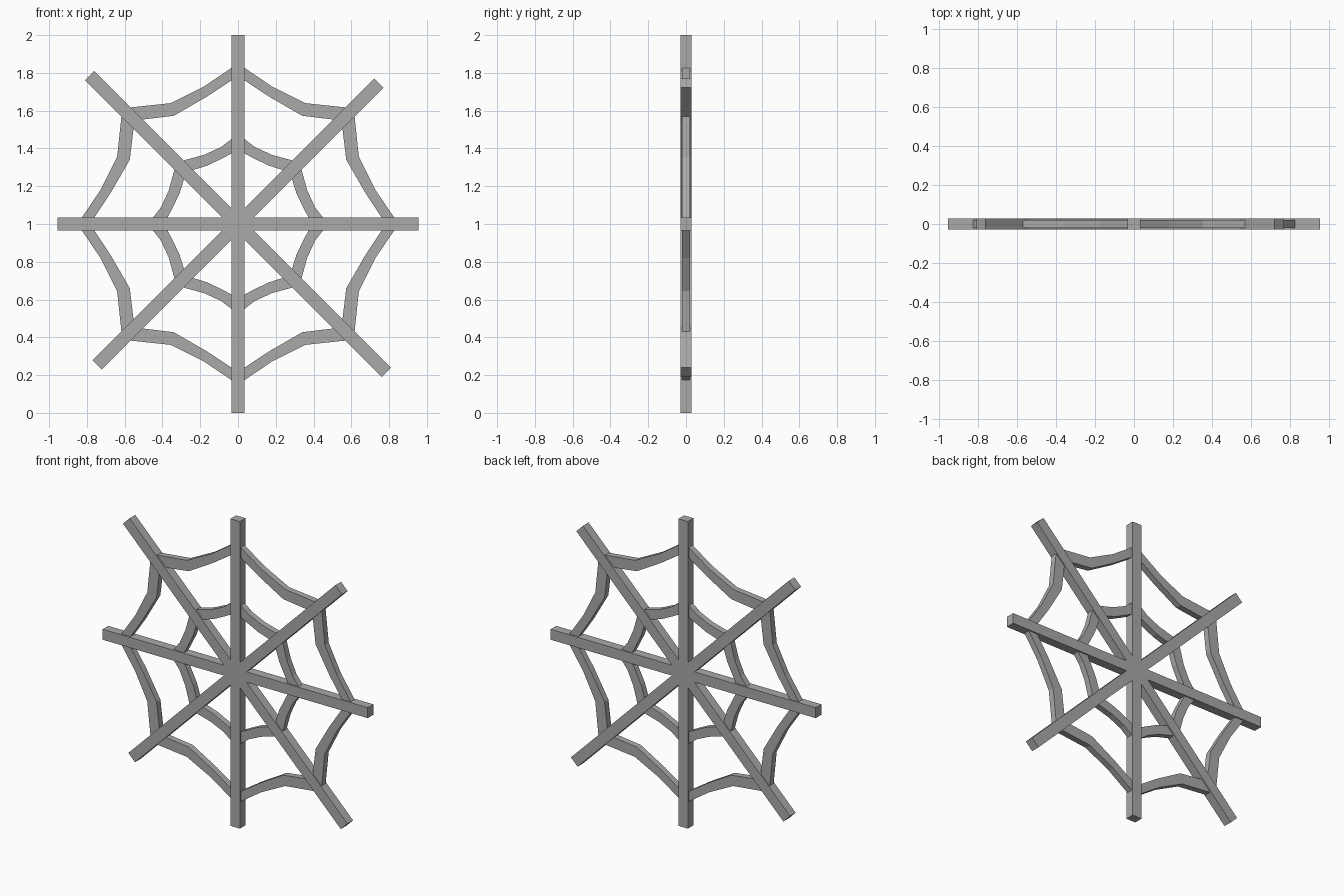
import bpy, bmesh, math

if "Cube" in bpy.data.objects:
    bpy.data.objects.remove(bpy.data.objects["Cube"])

CENTRE_Z = 1.0
grey = bpy.data.materials.new("web grey")
grey.diffuse_color = (0.4, 0.4, 0.39, 1)
grey.use_nodes = True
grey.node_tree.nodes["Principled BSDF"].inputs["Base Color"].default_value = grey.diffuse_color


def prism(name, outline, half_depth):
    """Extrude an (x, z) outline, measured from the hub, along y."""
    bm = bmesh.new()
    face = bm.faces.new([bm.verts.new((x, -half_depth, z + CENTRE_Z)) for x, z in outline])
    ext = bmesh.ops.extrude_face_region(bm, geom=[face])
    verts = [v for v in ext["geom"] if isinstance(v, bmesh.types.BMVert)]
    bmesh.ops.translate(bm, verts=verts, vec=(0, 2 * half_depth, 0))
    bmesh.ops.recalc_face_normals(bm, faces=bm.faces)
    mesh = bpy.data.meshes.new(name)
    bm.to_mesh(mesh)
    bm.free()
    mesh.materials.append(grey)
    obj = bpy.data.objects.new(name, mesh)
    bpy.context.collection.objects.link(obj)


def spoke(name, angle, length, half_width=0.034):
    c, s = math.cos(math.radians(angle)), math.sin(math.radians(angle))
    corners = [(-length, -half_width), (length, -half_width),
               (length, half_width), (-length, half_width)]
    prism(name, [(a * c - b * s, a * s + b * c) for a, b in corners], 0.029)


# Straight bars through the hub
spoke("upright_spoke", 90, 1.0)
spoke("level_spoke", 0, 0.955)
spoke("rising_spoke", 45, 1.055)
spoke("falling_spoke", 135, 1.11)

# Sagging strands: one octant outline (outer edge out, inner edge back)
strands = {
    "outer_strand": [(0.025, 0.833), (0.18, 0.728), (0.355, 0.64), (0.58, 0.616),
                     (0.53, 0.55), (0.34, 0.573), (0.165, 0.674), (0.025, 0.767)],
    "inner_strand": [(0.025, 0.457), (0.09, 0.407), (0.18, 0.366), (0.30, 0.333),
                     (0.24, 0.285), (0.16, 0.31), (0.075, 0.352), (0.025, 0.378)],
}
for name, pts in strands.items():
    for sx in (1, -1):
        for sz in (1, -1):
            prism(name, [(sx * x, sz * z) for x, z in pts], 0.02)
            prism(name, [(sx * z, sz * x) for x, z in pts], 0.02)
